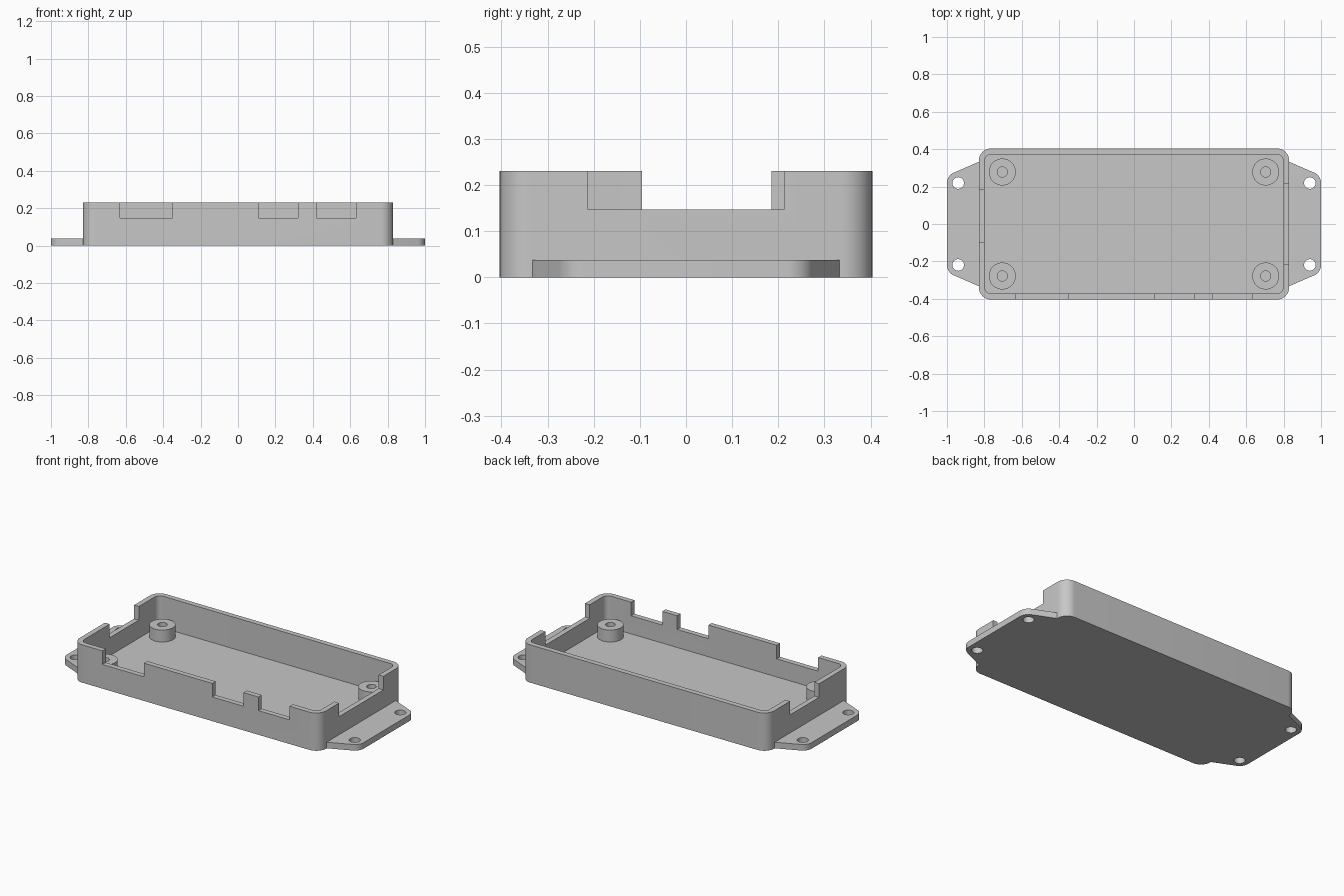
import bpy, bmesh
from math import sin, cos, pi, atan2

cube = bpy.data.objects.get("Cube")
if cube:
    bpy.data.objects.remove(cube, do_unlink=True)

plastic = bpy.data.materials.new("grey plastic")
plastic.use_nodes = True
GREY = (0.57, 0.57, 0.57, 1)
plastic.diffuse_color = GREY
plastic.node_tree.nodes["Principled BSDF"].inputs["Base Color"].default_value = GREY

HEIGHT, FLOOR, WALL = 0.23, 0.037, 0.032
HALF_X, HALF_Y, RADIUS = 0.83, 0.404, 0.066
NOTCH_Z, POST_TOP = 0.147, 0.11


def arc(cx, cy, r, start, end, steps=12):
    angles = [start + (end - start) * i / steps for i in range(steps + 1)]
    return [(cx + r * cos(a), cy + r * sin(a)) for a in angles]


def rounded_rect(hx, hy, r):
    points = []
    for i, (sx, sy) in enumerate([(1, 1), (-1, 1), (-1, -1), (1, -1)]):
        points += arc(sx * (hx - r), sy * (hy - r), r, i * pi / 2, (i + 1) * pi / 2)
    return points


def circle(cx, cy, r, steps=40):
    return arc(cx, cy, r, 0, 2 * pi, steps)[:-1]


def prism(name, outline, z0, z1):
    """Extrude a closed outline from z0 up to z1."""
    bm = bmesh.new()
    face = bm.faces.new([bm.verts.new((x, y, z0)) for x, y in outline])
    top = bmesh.ops.extrude_face_region(bm, geom=[face])["geom"]
    bmesh.ops.translate(bm, vec=(0, 0, z1 - z0),
                        verts=[v for v in top if isinstance(v, bmesh.types.BMVert)])
    bmesh.ops.recalc_face_normals(bm, faces=bm.faces)
    mesh = bpy.data.meshes.new(name)
    bm.to_mesh(mesh)
    bm.free()
    mesh.materials.append(plastic)
    obj = bpy.data.objects.new(name, mesh)
    bpy.context.collection.objects.link(obj)
    return obj


def box_outline(x0, x1, y0, y1):
    return [(x0, y0), (x1, y0), (x1, y1), (x0, y1)]


def select(obj):
    bpy.ops.object.select_all(action='DESELECT')
    obj.select_set(True)
    bpy.context.view_layer.objects.active = obj


def cut(obj, outline, z0, z1):
    cutter = prism("cutter", outline, z0, z1)
    mod = obj.modifiers.new("cut", 'BOOLEAN')
    mod.operation, mod.solver, mod.object = 'DIFFERENCE', 'EXACT', cutter
    select(obj)
    bpy.ops.object.modifier_apply(modifier=mod.name)
    bpy.data.objects.remove(cutter, do_unlink=True)


def smooth(obj):
    select(obj)
    bpy.ops.object.shade_smooth_by_angle(angle=pi / 6)


# Open tray
tray = prism("tray", rounded_rect(HALF_X, HALF_Y, RADIUS), 0, HEIGHT)
cut(tray, rounded_rect(HALF_X - WALL, HALF_Y - WALL, RADIUS - WALL), FLOOR, HEIGHT + 0.1)

# Connector notches in the front wall
for x0, x1 in [(-0.63, -0.35), (0.11, 0.32), (0.42, 0.63)]:
    cut(tray, box_outline(x0, x1, -HALF_Y - 0.05, -HALF_Y + 0.06), NOTCH_Z, HEIGHT + 0.1)

# Notches in the end walls
for side, y0, y1 in [(1, -0.213, 0.213), (-1, -0.095, 0.185)]:
    xs = sorted([side * (HALF_X - 0.06), side * (HALF_X + 0.05)])
    cut(tray, box_outline(*xs, y0, y1), NOTCH_Z, HEIGHT + 0.1)
smooth(tray)

# Screw posts with blind holes
for side_x, x_name in [(1, "left"), (-1, "right")]:
    for side_y, y_name in [(1, "back"), (-1, "front")]:
        x, y = side_x * 0.704, side_y * 0.278
        post = prism(f"screw_post_{y_name}_{x_name}", circle(x, y, 0.072), FLOOR - 0.01, POST_TOP)
        cut(post, circle(x, y, 0.027), FLOOR + 0.002, POST_TOP + 0.05)
        smooth(post)

# Mounting flanges, rounded around their screw holes
HOLE_X, HOLE_Y = 0.94, 0.219
slope = atan2(0.915, 0.40)
half = [(HALF_X - 0.006, 0.335)] + arc(HOLE_X, HOLE_Y, 0.06, slope, 0)
outline = half + [(x, -y) for x, y in reversed(half)]
for side, name in [(1, "left"), (-1, "right")]:
    flange = prism(f"mounting_flange_{name}", [(side * x, y) for x, y in outline], 0, FLOOR)
    for side_y in (1, -1):
        cut(flange, circle(side * HOLE_X, side_y * HOLE_Y, 0.031), -0.05, FLOOR + 0.05)
    smooth(flange)
